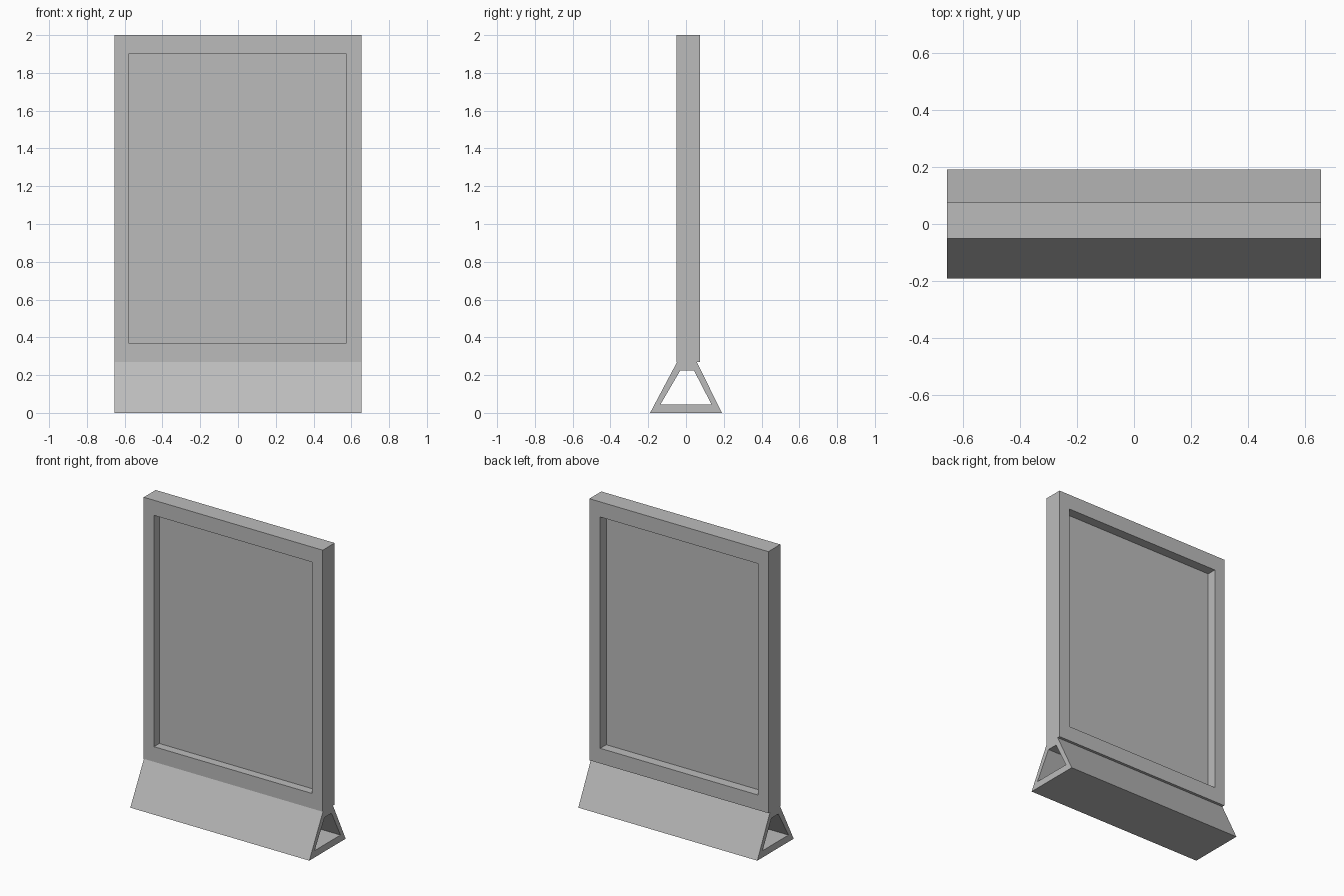
import bpy, bmesh

old = bpy.data.objects.get("Cube")
if old:
    bpy.data.objects.remove(old, do_unlink=True)

HALF_W = 0.655
FRONT, BACK = -0.05, 0.075

grey = bpy.data.materials.new("mid_grey")
grey.use_nodes = True
grey.diffuse_color = (0.5, 0.5, 0.5, 1)
grey.node_tree.nodes["Principled BSDF"].inputs["Base Color"].default_value = (0.5, 0.5, 0.5, 1)


def add_object(name, bm):
    bmesh.ops.recalc_face_normals(bm, faces=bm.faces)
    mesh = bpy.data.meshes.new(name)
    bm.to_mesh(mesh)
    bm.free()
    mesh.materials.append(grey)
    obj = bpy.data.objects.new(name, mesh)
    bpy.context.collection.objects.link(obj)
    return obj


def ring_prism(name, outer, inner, offset):
    """Extrude the band between two matching loops along an offset."""
    bm = bmesh.new()
    move = [0, 0, 0]
    loops = []
    for points in (outer, inner):
        for shift in (move, offset):
            loops.append([bm.verts.new([a + b for a, b in zip(p, shift)]) for p in points])
    out_a, out_b, in_a, in_b = loops
    n = len(outer)
    for i in range(n):
        j = (i + 1) % n
        for p, q in ((out_a, out_b), (out_b, in_b), (in_b, in_a), (in_a, out_a)):
            bm.faces.new((p[i], p[j], q[j], q[i]))
    return add_object(name, bm)


def rectangle(x0, x1, z0, z1, y):
    return [(x0, y, z0), (x1, y, z0), (x1, y, z1), (x0, y, z1)]


# Upright display frame, open in the middle
ring_prism("display_frame",
           rectangle(-HALF_W, HALF_W, 0.27, 2.0, FRONT),
           rectangle(-0.58, 0.575, 0.37, 1.9, FRONT),
           (0, BACK - FRONT, 0))

# Thin panel recessed from both sides
bm = bmesh.new()
bmesh.ops.create_cube(bm, size=1)
bmesh.ops.scale(bm, vec=(1.17, 0.006, 1.54), verts=bm.verts)
bmesh.ops.translate(bm, vec=(-0.0025, 0.009, 1.135), verts=bm.verts)
add_object("display_panel", bm)

# Hollow tapered foot running the full width
foot_outer = [(-0.19, 0), (0.19, 0), (0.057, 0.27), (-0.047, 0.27)]
foot_inner = [(-0.135, 0.045), (0.135, 0.045), (0.042, 0.225), (-0.03, 0.225)]
ring_prism("base_foot",
           [(-HALF_W, y, z) for y, z in foot_outer],
           [(-HALF_W, y, z) for y, z in foot_inner],
           (2 * HALF_W, 0, 0))
